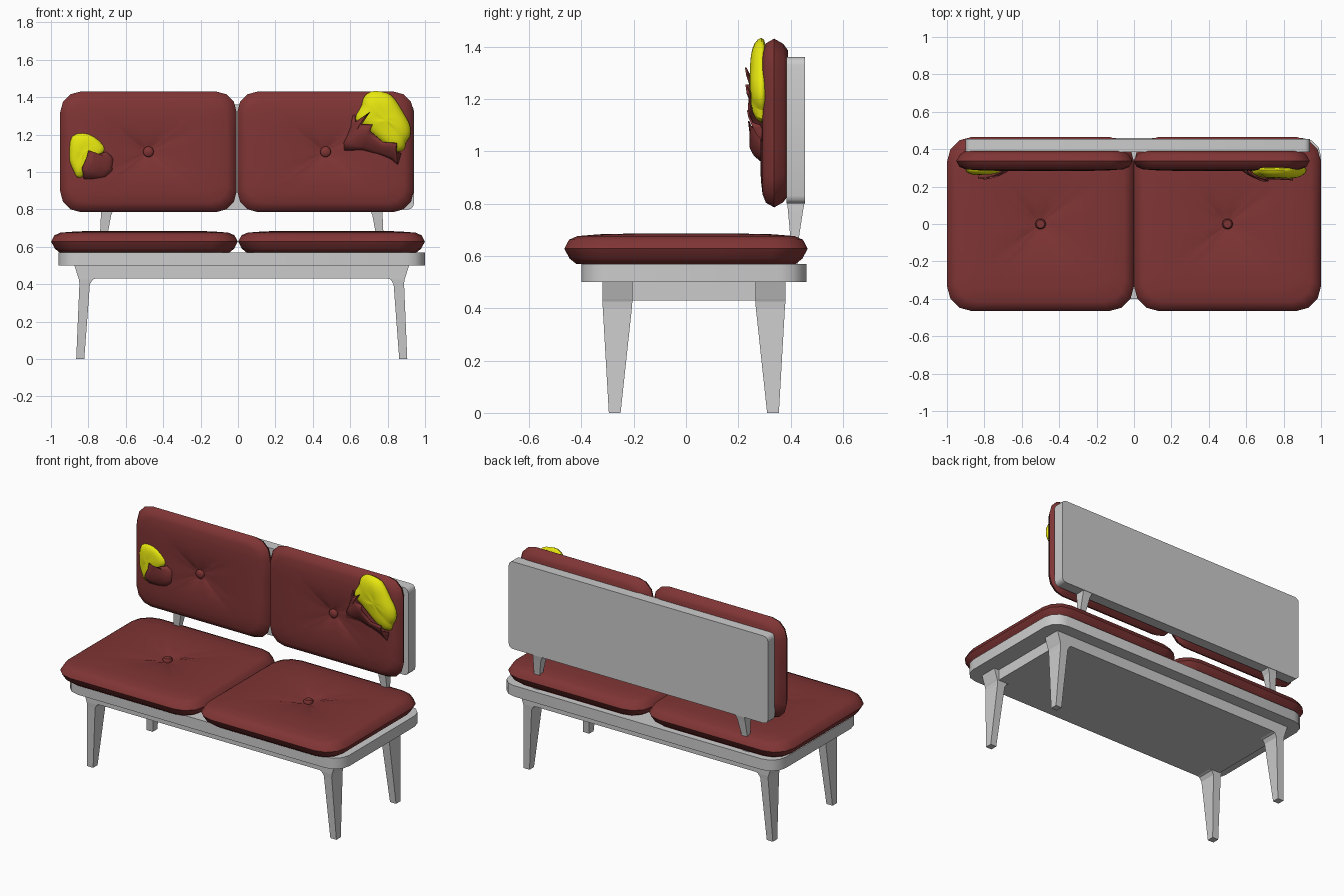
import bpy, bmesh, math, random
from math import sin, cos, pi

if "Cube" in bpy.data.objects:
    bpy.data.objects.remove(bpy.data.objects["Cube"])

random.seed(4)


def material(name, rgb):
    m = bpy.data.materials.new(name)
    m.diffuse_color = (*rgb, 1)
    m.use_nodes = True
    m.node_tree.nodes["Principled BSDF"].inputs["Base Color"].default_value = m.diffuse_color
    return m


RED = material("red_fabric", (0.216, 0.035, 0.035))
YELLOW = material("yellow_foam", (0.8, 0.8, 0.005))


def make(name, verts, faces, mat=None, smooth=None, closed=True):
    me = bpy.data.meshes.new(name)
    me.from_pydata(verts, [], faces)
    bm = bmesh.new()
    bm.from_mesh(me)
    if closed:
        bmesh.ops.recalc_face_normals(bm, faces=bm.faces)
    bm.to_mesh(me)
    bm.free()
    ob = bpy.data.objects.new(name, me)
    bpy.context.collection.objects.link(ob)
    if mat:
        me.materials.append(mat)
    if smooth:
        bpy.ops.object.select_all(action='DESELECT')
        ob.select_set(True)
        bpy.context.view_layer.objects.active = ob
        bpy.ops.object.shade_smooth_by_angle(angle=math.radians(smooth))
    return ob


def loft(name, rings, mat=None, smooth=None):
    """Skin a stack of equal-length rings and cap both ends."""
    n = len(rings[0])
    verts = [p for r in rings for p in r]
    faces = [(k * n + i, k * n + (i + 1) % n, (k + 1) * n + (i + 1) % n, (k + 1) * n + i)
             for k in range(len(rings) - 1) for i in range(n)]
    faces += [tuple(range(n))[::-1], tuple(range(len(verts) - n, len(verts)))]
    return make(name, verts, faces, mat, smooth)


def rounded_rect(w, h, r, seg=3, split=0):
    """Rounded rectangle outline; split adds points along each straight side."""
    pts = []
    for k, (sx, sy) in enumerate([(1, 1), (-1, 1), (-1, -1), (1, -1)]):
        for i in range(seg + 1):
            a = (k + i / seg) * pi / 2
            pts.append((sx * (w / 2 - r) + r * cos(a), sy * (h / 2 - r) + r * sin(a)))
    out, n = [], seg + 1
    for i, p in enumerate(pts):
        out.append(p)
        if i % n == seg:
            q = pts[(i + 1) % len(pts)]
            for s in range(1, split + 1):
                t = s / (split + 1)
                out.append((p[0] + (q[0] - p[0]) * t, p[1] + (q[1] - p[1]) * t))
    return out


def box_rings(levels):
    """Levels are (z, x0, x1, y0, y1)."""
    return [[(x0, y0, z), (x1, y0, z), (x1, y1, z), (x0, y1, z)]
            for z, x0, x1, y0, y1 in levels]


CX, CY = 0.02, 0.03   # the frame sits slightly off centre

# Seat frame slab and the block under it
outline = rounded_rect(1.96, 0.86, 0.10)
loft("seat_frame", [[(CX + u, CY + v, z) for u, v in outline] for z in (0.50, 0.57)], smooth=35)
loft("seat_underframe", box_rings([(0.43, CX - .86, CX + .86, CY - .35, CY + .35),
                                   (0.505, CX - .86, CX + .86, CY - .35, CY + .35)]))

# Tapered legs that flare into the frame
LEG = [(0, .842, .885, .28, .325), (.40, .812, .868, .237, .348),
       (.425, .797, .870, .235, .35), (.435, .77, .874, .235, .35), (.502, .77, .895, .235, .35)]
for sx, side in ((-1, "left"), (1, "right")):
    for sy, end in ((-1, "front"), (1, "back")):
        loft(f"{end}_{side}_leg", box_rings(
            [(z, CX + sx * a, CX + sx * b, CY + sy * c, CY + sy * d) for z, a, b, c, d in LEG]))
    # Backrest brackets
    loft(f"{side}_back_bracket", box_rings(
        [(z, CX + sx * a, CX + sx * b, c, d) for z, a, b, c, d in
         [(.56, .725, .765, .402, .425), (.68, .715, .757, .398, .433),
          (.77, .698, .753, .39, .447), (.81, .68, .75, .386, .454)]]))

# Back panel
outline = rounded_rect(1.84, 0.56, 0.03)
loft("back_panel", [[(CX + u, y, 1.08 + v) for u, v in outline] for y in (0.385, 0.455)], smooth=35)


def cushion(name, w, h, r, place, t):
    """Tufted cushion: bulging rim, domed face with creased dimple and a button."""
    rings = []
    for inset, n in [(.045, 0), (.02, .17), (0, .50), (.018, .80), (.05, .92)]:
        ring = rounded_rect(w - 2 * inset, h - 2 * inset, r - inset * .4, split=2)
        rings.append([place(u, v, n * t) for u, v in ring])
    face = ring
    for s, n, crease in [(.8, .98, 0), (.55, 1.0, 0), (.3, .95, .03), (.14, .87, .04), (.03, .76, 0)]:
        rings.append([place(u * s, v * s, (n - crease * (i % 2)) * t)
                      for i, (u, v) in enumerate(face)])
    loft(name, rings, RED, 50)
    circle = [(cos(k * pi / 5), sin(k * pi / 5)) for k in range(10)]
    loft(name + "_button", [[place(u * q, v * q, n * t) for u, v in circle]
                            for q, n in [(.026, .7), (.029, .9), (.022, .97)]], RED, 50)


for side, sx, bx in (("left", -.5, -.479), ("right", .5, .468)):
    cushion(f"{side}_seat_cushion", .998, .93, .13,
            lambda u, v, n: (sx + u, v, .57 + n), .115)
    cushion(f"{side}_back_cushion", .943, .645, .11,
            lambda u, v, n: (bx + u, .39 - n, 1.108 + v), .106)


def foam(name, centre, outline, front):
    """Lumpy dome of stuffing that spills out of a tear."""
    rings = []
    for s, k in [(.96, -.2), (1.03, .2), (.9, .7), (.62, .95), (.32, 1), (.08, 1)]:
        rings.append([(centre[0] + (x - centre[0]) * s,
                       .30 + (front - .30) * k + random.uniform(-.004, .004) * (s < 1),
                       centre[1] + (z - centre[1]) * s) for x, z in outline])
    ob = loft(name, rings, YELLOW, 60)
    ob.modifiers.new("soften", 'SUBSURF').levels = 1
    ob.modifiers["soften"].render_levels = 1


def flap(name, base, edge):
    """Torn fabric rising from the cushion to a jagged edge; edge is (x, y, z)."""
    rows, n = 5, len(base)
    verts = []
    for k in range(rows):
        t = k / (rows - 1)
        for (bx, bz), (ex, ey, ez) in zip(base, edge):
            verts.append((bx + (ex - bx) * t, .297 + (ey - .297) * sin(t * pi / 2),
                          bz + (ez - bz) * t))
    faces = [(k * n + i, k * n + i + 1, (k + 1) * n + i + 1, (k + 1) * n + i)
             for k in range(rows - 1) for i in range(n - 1)]
    ob = make(name, verts, faces, RED, 50)
    mod = ob.modifiers.new("cloth", 'SOLIDIFY')
    mod.thickness, mod.offset = .006, 0


# Tear on the right cushion
foam("right_foam", (.79, 1.28),
     [(.71, 1.44), (.77, 1.43), (.82, 1.42), (.86, 1.36), (.90, 1.29), (.925, 1.25),
      (.925, 1.18), (.89, 1.16), (.90, 1.12), (.85, 1.10), (.80, 1.13), (.73, 1.19),
      (.67, 1.24), (.625, 1.27), (.625, 1.305), (.67, 1.36), (.66, 1.395)], .245)
flap("right_torn_flap",
     [(.61, 1.30), (.60, 1.25), (.585, 1.2), (.565, 1.15), (.57, 1.115),
      (.66, 1.11), (.75, 1.09), (.82, 1.06), (.855, 1.035), (.865, 1.08)],
     [(.625, .28, 1.305), (.63, .26, 1.265), (.705, .228, 1.32), (.66, .25, 1.255),
      (.72, .23, 1.255), (.705, .242, 1.22), (.775, .24, 1.16), (.85, .236, 1.155),
      (.845, .255, 1.11), (.87, .285, 1.10)])

# Tear on the left cushion
foam("left_foam", (-.83, 1.1),
     [(-.90, 1.2), (-.83, 1.215), (-.775, 1.2), (-.705, 1.14), (-.71, 1.105), (-.76, 1.07),
      (-.80, 1.03), (-.82, .97), (-.865, .96), (-.877, 1.01), (-.905, 1.05), (-.90, 1.12)], .262)
flap("left_torn_flap",
     [(-.70, 1.11), (-.67, 1.09), (-.655, 1.06), (-.66, 1.0), (-.69, .97), (-.76, .96), (-.82, .96)],
     [(-.71, .275, 1.105), (-.78, .25, 1.085), (-.80, .24, 1.115), (-.81, .245, 1.075),
      (-.835, .245, 1.02), (-.83, .255, 1.0), (-.825, .28, .97)])
